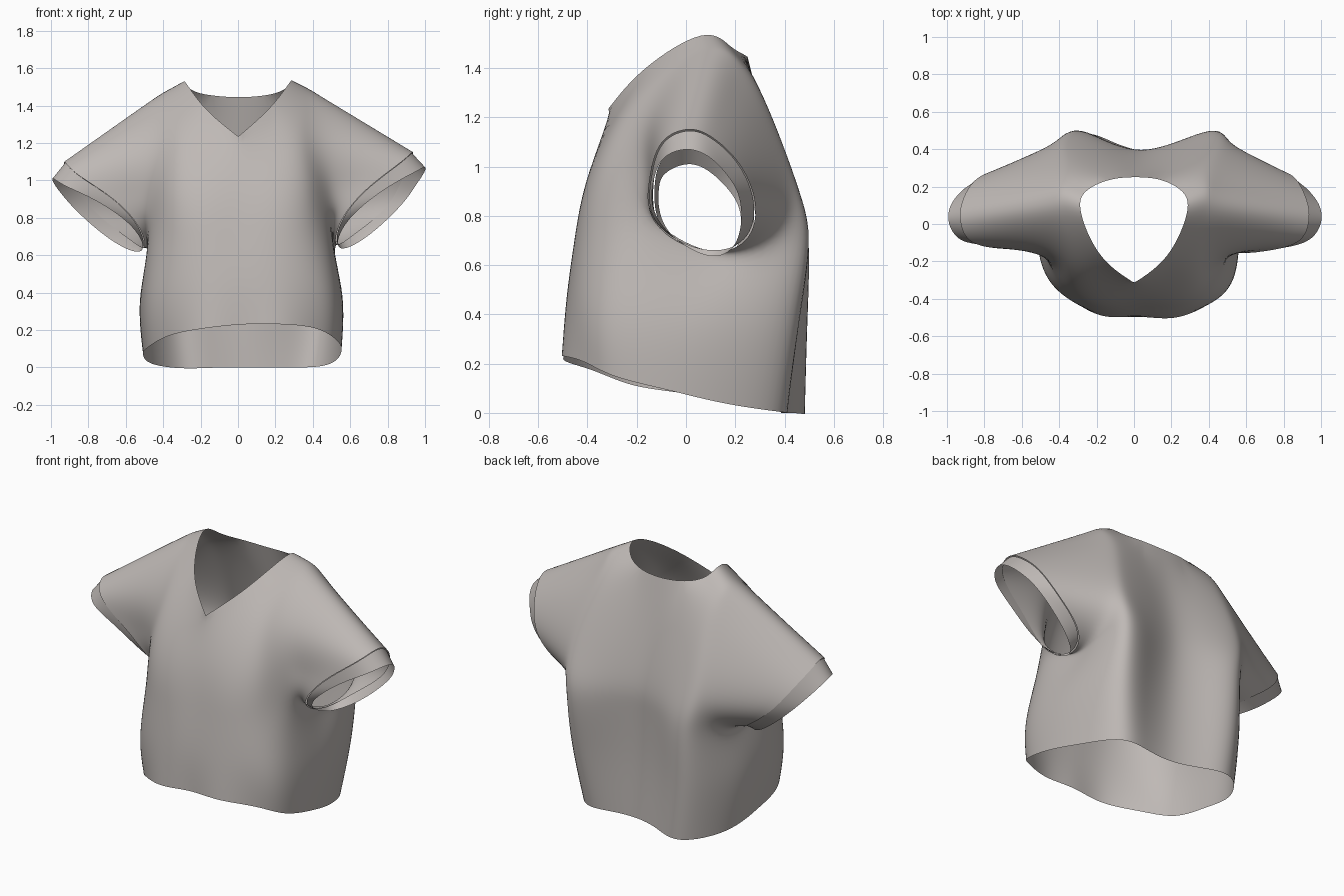
import bpy
import bmesh
from mathutils import Vector

cube = bpy.data.objects.get("Cube")
if cube:
    bpy.data.objects.remove(cube, do_unlink=True)

# One cloth colour
cloth = bpy.data.materials.new("warm_grey_cloth")
cloth.use_nodes = True
cloth.diffuse_color = (0.52, 0.485, 0.465, 1)
shader = next(n for n in cloth.node_tree.nodes if n.type == "BSDF_PRINCIPLED")
shader.inputs["Base Color"].default_value = cloth.diffuse_color
shader.inputs["Roughness"].default_value = 0.8


def drape(x, y, z):
    """Uneven hang of the cloth between the two sides."""
    if y > 0:
        lean = 0.12 * x * max(0, 1 - z / 0.6)
    else:
        lean = 0.2 * x * abs(x) * max(0, 1 - z)
    shift = 0.025 * max(0, 1 - z / 1.3) + 0.15 * max(0, y - 0.2)
    lift = 0.03 * x * abs(x) + 0.1 * x * max(0, -y)
    return Vector((x + shift, y - lean, z + lift))


class Cage:
    """Control cage of quads, given for one side and mirrored across x."""

    def __init__(self):
        self.bm = bmesh.new()
        self.crease = self.bm.verts.layers.float.new("crease_vert")
        self.found = {}

    def vert(self, point, side):
        key = (point[0] * side, point[1], point[2])
        if key not in self.found:
            self.found[key] = self.bm.verts.new(drape(*key))
        return self.found[key]

    def bridge(self, a, b, closed=False, sides=(1, -1)):
        count = len(a)
        for i in range(count if closed else count - 1):
            j = (i + 1) % count
            quad = [a[i], a[j], b[j], b[i]]
            for side in sides:
                corners = [self.vert(p, side) for p in quad]
                self.bm.faces.new(corners if side > 0 else corners[::-1])

    def finish(self, name):
        mesh = bpy.data.meshes.new(name)
        self.bm.to_mesh(mesh)
        self.bm.free()
        mesh.materials.append(cloth)
        for poly in mesh.polygons:
            poly.use_smooth = True
        obj = bpy.data.objects.new(name, mesh)
        bpy.context.collection.objects.link(obj)
        smooth = obj.modifiers.new("smooth_cloth", "SUBSURF")
        smooth.levels = smooth.render_levels = 3
        fit(obj)


def fit(obj):
    """Move the cage so that the smoothed surface passes through its points."""
    goal = [v.co.copy() for v in obj.data.vertices]
    for _ in range(6):
        bpy.context.view_layer.update()
        result = obj.evaluated_get(bpy.context.evaluated_depsgraph_get())
        reached = result.to_mesh()
        steps = [g - reached.vertices[i].co for i, g in enumerate(goal)]
        result.to_mesh_clear()
        for v, step in zip(obj.data.vertices, steps):
            v.co += step * 0.8
        obj.data.update()
        obj.update_tag(refresh={"DATA"})


# Body rings, front centre round the side to back centre
hem = [(0, -.495, .23), (.2, -.495, .22), (.39, -.395, .19), (.5, -.25, .13), (.53, -.03, .085),
       (.495, .22, .03), (.36, .43, 0), (.18, .42, 0), (0, .39, 0)]
waist = [(0, -.485, .45), (.2, -.475, .45), (.39, -.4, .43), (.51, -.25, .4), (.54, 0, .38),
         (.52, .24, .36), (.4, .465, .36), (.2, .43, .36), (0, .385, .36)]
chest = [(0, -.45, .7), (.2, -.445, .7), (.38, -.365, .71), (.485, -.17, .75), (.495, .08, .615),
         (.49, .31, .65), (.4, .495, .68), (.2, .445, .68), (0, .395, .68)]

# Upper panels, centre to armhole, up to the neckline and shoulder
front_mid = [(0, -.39, .98), (.2, -.385, .98), (.37, -.32, .98), (.49, -.175, .97)]
front_top = [(0, -.315, 1.235), (.18, -.165, 1.395), (.34, -.19, 1.265), (.5, -.135, 1.2)]
shoulder = [(.283, .06, 1.53), (.38, .07, 1.475), (.5, .06, 1.405)]
yoke = [(.255, .175, 1.49), (.375, .22, 1.42), (.51, .205, 1.325)]
back_top = [(0, .25, 1.445), (.14, .235, 1.455), (.35, .32, 1.265), (.51, .32, 1.15)]
back_mid = [(0, .375, .92), (.2, .415, .92), (.4, .45, .92), (.515, .41, .87)]

# Sleeve rings, from the top round the front, underside and back
armhole = [shoulder[-1], front_top[-1], front_mid[-1], *chest[3:6],
           back_mid[-1], back_top[-1], yoke[-1]]
sleeve_end = [(.93, .01, 1.125), (.865, -.1, 1.065), (.67, -.14, .92), (.535, -.11, .755),
              (.515, .07, .65), (.59, .24, .69), (.77, .28, .835), (.875, .215, .99),
              (.925, .11, 1.09)]
cuff_end = [(.995, .01, 1.04), (.93, -.085, 1.005), (.77, -.12, .92), (.575, -.095, .765),
            (.53, .08, .632), (.675, .205, .685), (.85, .22, .835), (.935, .17, .935),
            (.985, .1, 1.005)]

# Shirt body with sleeves
shirt = Cage()
shirt.bridge(hem, waist)
shirt.bridge(waist, chest)
shirt.bridge(chest[:4], front_mid)
shirt.bridge(front_mid, front_top)
shirt.bridge(front_top[1:], shoulder)
shirt.bridge(shoulder, yoke)
shirt.bridge(yoke, back_top[1:])
shirt.bridge(back_top, back_mid)
shirt.bridge(back_mid, chest[:4:-1])
shirt.bridge(armhole, sleeve_end, closed=True)
shirt.vert(front_top[0], 1)[shirt.crease] = 1
shirt.finish("shirt_body")

# Cuffs, tucked just inside the sleeve ends
centre = sum((Vector(p) for p in sleeve_end), Vector()) / len(sleeve_end)
tucked = [tuple(Vector(p).lerp(centre, 0.025)) for p in sleeve_end]
for side, name in ((1, "left_cuff"), (-1, "right_cuff")):
    cuff = Cage()
    cuff.bridge(tucked, cuff_end, closed=True, sides=(side,))
    cuff.finish(name)
